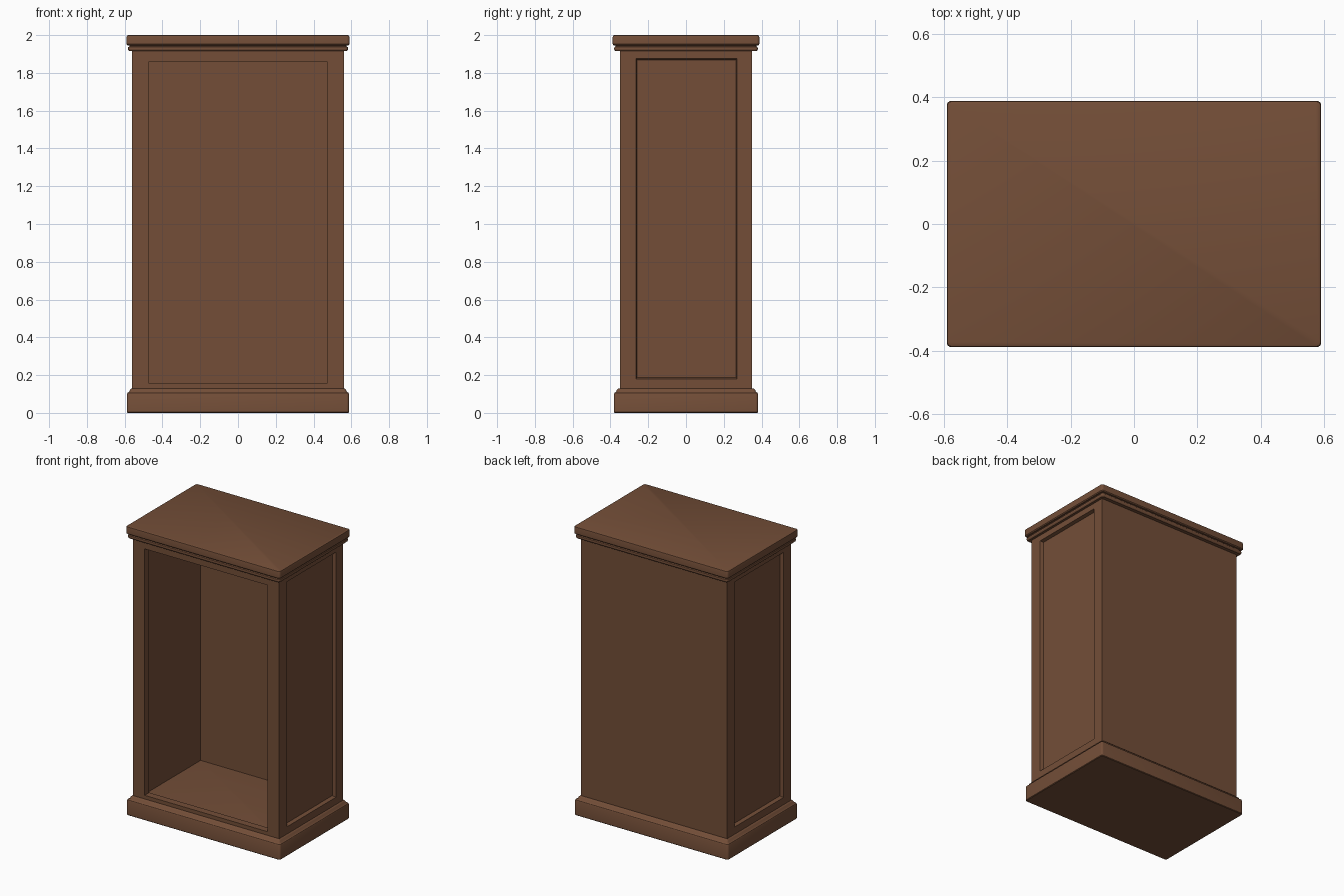
import bpy, bmesh, math

if "Cube" in bpy.data.objects:
    bpy.data.objects.remove(bpy.data.objects["Cube"])

wood = bpy.data.materials.new("brown_wood")
wood.diffuse_color = (0.172, 0.076, 0.039, 1)
wood.use_nodes = True
wood.node_tree.nodes["Principled BSDF"].inputs["Base Color"].default_value = wood.diffuse_color


def loft(name, loops, closed=False):
    """Join matching loops of points; cap the ends, or close into a ring."""
    bm = bmesh.new()
    rings = [[bm.verts.new(p) for p in loop] for loop in loops]
    pairs = list(zip(rings, rings[1:]))
    if closed:
        pairs.append((rings[-1], rings[0]))
    else:
        bm.faces.new(rings[0])
        bm.faces.new(rings[-1])
    for a, b in pairs:
        n = len(a)
        for i in range(n):
            j = (i + 1) % n
            bm.faces.new((a[i], a[j], b[j], b[i]))
    bmesh.ops.recalc_face_normals(bm, faces=bm.faces[:])
    me = bpy.data.meshes.new(name)
    bm.to_mesh(me)
    bm.free()
    me.materials.append(wood)
    ob = bpy.data.objects.new(name, me)
    bpy.context.collection.objects.link(ob)
    return ob


def smooth(ob):
    bpy.ops.object.select_all(action='DESELECT')
    ob.select_set(True)
    bpy.context.view_layer.objects.active = ob
    bpy.ops.object.shade_smooth_by_angle(angle=math.radians(35))


def rounded_rect(hx, hy, z, r=0.014, seg=4):
    pts = []
    for k, (sx, sy) in enumerate([(1, 1), (-1, 1), (-1, -1), (1, -1)]):
        for s in range(seg + 1):
            t = math.pi / 2 * (k + s / seg)
            pts.append((sx * (hx - r) + r * math.cos(t),
                        sy * (hy - r) + r * math.sin(t), z))
    return pts


def moulding(name, hx, hy, profile):
    """Solid slab whose edge follows (outset, z) points."""
    smooth(loft(name, [rounded_rect(hx + d, hy + d, z) for d, z in profile]))


def rect(u0, u1, v0, v1):
    return [(u0, v0), (u1, v0), (u1, v1), (u0, v1)]


def box(name, x, y, z):
    return loft(name, [[(u, v, h) for u, v in rect(-x, x, *y)] for h in z])


# plinth with a stepped, rounded upper edge
moulding("plinth", 0.558, 0.352, [
    (0.026, 0), (0.03, 0.004), (0.03, 0.098), (0.027, 0.106), (0.018, 0.112),
    (0.014, 0.122), (0.006, 0.129), (0.0, 0.13)])

# cornice: small lower bead, groove, top slab
moulding("cornice", 0.56, 0.358, [
    (0.0, 1.915), (0.016, 1.915), (0.021, 1.92), (0.023, 1.928),
    (0.021, 1.936), (0.015, 1.941), (0.015, 1.945), (0.025, 1.946),
    (0.03, 1.952), (0.03, 1.99), (0.028, 1.997), (0.022, 2.0)])

# front frame around the open compartment
outer, inner = rect(-0.56, 0.56, 0.12, 1.92), rect(-0.47, 0.47, 0.155, 1.86)
loft("front_frame", [[(u, y, v) for u, v in r] for r, y in (
    (outer, -0.35), (outer, -0.30), (inner, -0.30), (inner, -0.35))], closed=True)

# side walls with a recessed panel, mirrored to the left
outer = rect(-0.30, 0.35, 0.12, 1.92)
inner = rect(-0.265, 0.27, 0.18, 1.875)
sunk = rect(-0.259, 0.264, 0.188, 1.869)
side = loft("side_wall", [[(x, u, v) for u, v in r] for r, x in (
    (outer, 0.51), (outer, 0.56), (inner, 0.56), (sunk, 0.537))])
side.modifiers.new("mirror", 'MIRROR')

# back board and compartment ceiling
box("back_board", 0.51, (0.32, 0.35), (0.12, 1.92))
box("ceiling_board", 0.51, (-0.30, 0.32), (1.89, 1.92))
